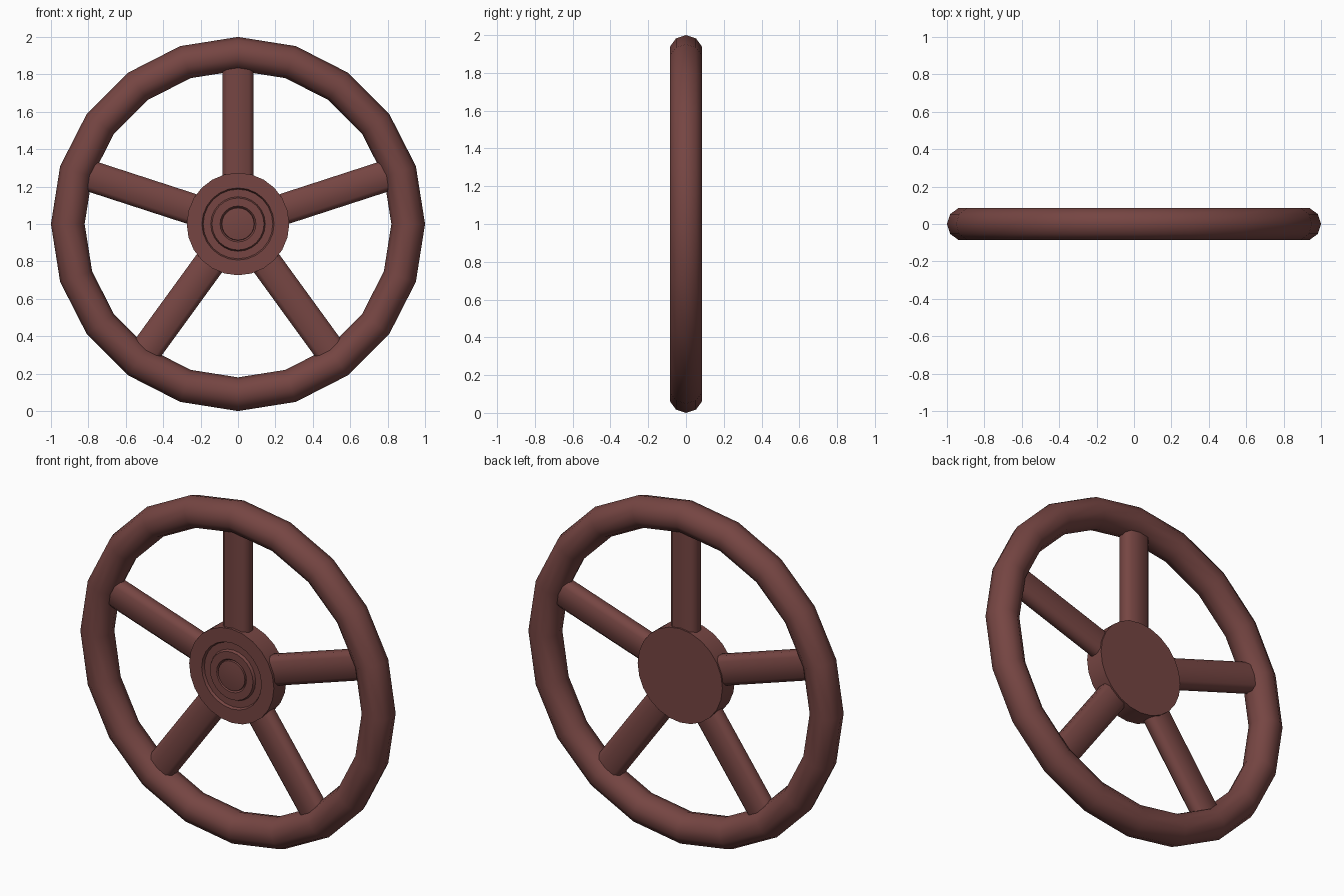
import bpy, math

if "Cube" in bpy.data.objects:
    bpy.data.objects.remove(bpy.data.objects["Cube"])

CENTRE_Z = 1.0
mat = bpy.data.materials.new("dark_red")
mat.diffuse_color = (0.18, 0.06, 0.055, 1)
mat.use_nodes = True
mat.node_tree.nodes["Principled BSDF"].inputs["Base Color"].default_value = mat.diffuse_color


def finish(obj, name, angle):
    obj.name = name
    obj.data.materials.append(mat)
    bpy.ops.object.select_all(action='DESELECT')
    obj.select_set(True)
    bpy.context.view_layer.objects.active = obj
    bpy.ops.object.shade_smooth_by_angle(angle=math.radians(angle))


def mesh_object(name, verts, faces, angle):
    mesh = bpy.data.meshes.new(name)
    mesh.from_pydata(verts, [], faces)
    obj = bpy.data.objects.new(name, mesh)
    bpy.context.collection.objects.link(obj)
    obj.location.z = CENTRE_Z
    finish(obj, name, angle)
    return obj


def lathe(name, profile, sides, angle):
    """Spin (radius, y) pairs round the wheel axis, capping both ends."""
    verts, faces = [], []
    for r, y in profile:
        for i in range(sides):
            a = math.tau * i / sides + math.pi / 2
            verts.append((r * math.cos(a), y, r * math.sin(a)))
    for k in range(len(profile) - 1):
        for i in range(sides):
            j = (i + 1) % sides
            faces.append((k * sides + i, k * sides + j,
                          (k + 1) * sides + j, (k + 1) * sides + i))
    last = (len(profile) - 1) * sides
    faces.append(tuple(reversed(range(sides))))
    faces.append(tuple(range(last, last + sides)))
    return mesh_object(name, verts, faces, angle)


# Rim: low-poly ring
bpy.ops.mesh.primitive_torus_add(
    major_segments=20, minor_segments=10, major_radius=0.91, minor_radius=0.09,
    location=(0, 0, CENTRE_Z), rotation=(math.pi / 2, 0, 0))
finish(bpy.context.object, "rim", 50)

# Hub: flat-backed disc with concentric grooves on the front
lathe("hub", [(0.274, 0.055), (0.274, -0.06), (0.193, -0.06), (0.186, -0.045),
              (0.146, -0.045), (0.139, -0.06), (0.096, -0.06), (0.088, -0.05),
              (0.086, -0.06), (0.04, -0.066)], 24, 30)

# Spokes: five flattened bars with chamfered corners
W, D, C = 0.083, 0.046, 0.025
section = [(W, D - C), (W - C, D), (C - W, D), (-W, D - C),
           (-W, C - D), (C - W, -D), (W - C, -D), (W, C - D)]
for n in range(5):
    verts = [(x, y, z) for z in (0.2, 0.88) for x, y in section]
    faces = [(i, (i + 1) % 8, 8 + (i + 1) % 8, 8 + i) for i in range(8)]
    faces += [tuple(reversed(range(8))), tuple(range(8, 16))]
    spoke = mesh_object(f"spoke_{n + 1}", verts, faces, 60)
    spoke.rotation_euler.y = math.tau * n / 5
